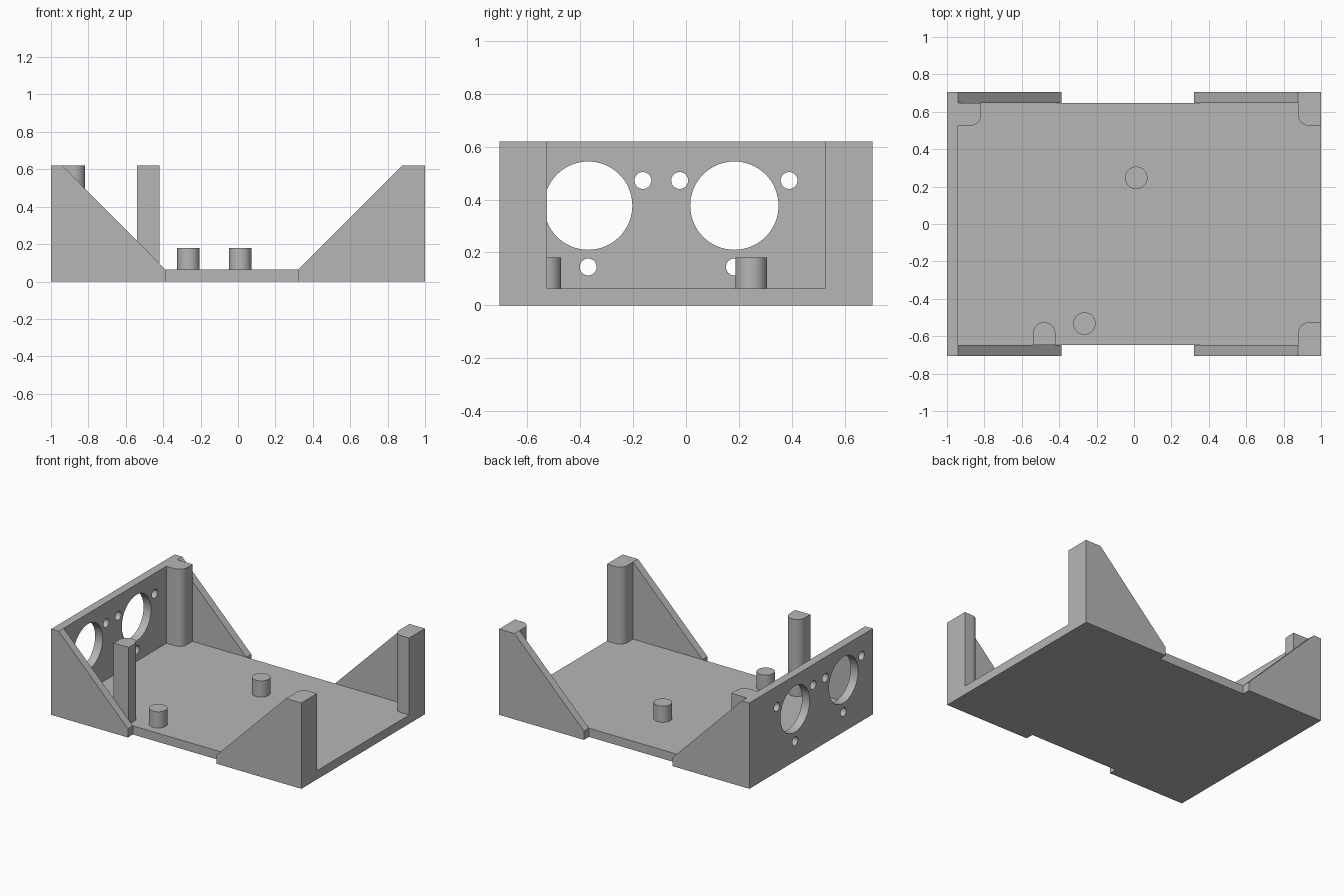
import bpy, bmesh
from math import sin, cos, pi, radians
from mathutils import Euler

cube = bpy.data.objects.get("Cube")
if cube:
    bpy.data.objects.remove(cube, do_unlink=True)

grey = bpy.data.materials.new("plain_grey")
grey.use_nodes = True
colour = (0.47, 0.47, 0.47, 1)
grey.diffuse_color = colour
grey.node_tree.nodes["Principled BSDF"].inputs["Base Color"].default_value = colour

# Main dimensions
HEIGHT, FLOOR = 0.62, 0.063
OUTER, INNER, POST = 0.705, 0.648, 0.525
WALL = -0.94
ROUND = 0.06

# Rotation that turns a flat outline towards each axis
TURN = {"z": (0, 0, 0), "y": (pi / 2, 0, 0), "x": (pi / 2, 0, pi / 2)}


def arc(cx, cy, r, start, end, steps):
    angles = [radians(start + (end - start) * i / steps) for i in range(steps + 1)]
    return [(cx + r * cos(a), cy + r * sin(a)) for a in angles]


def circle(cx, cy, r, steps=48):
    return arc(cx, cy, r, 0, 360, steps)[:-1]


def prism(name, outlines, axis, low, high):
    """Extrude outlines (first outside, rest holes) from low to high along an axis."""
    curve = bpy.data.curves.new(name, "CURVE")
    curve.dimensions = "2D"
    curve.fill_mode = "BOTH"
    curve.extrude = (high - low) / 2
    for points in outlines:
        spline = curve.splines.new("POLY")
        spline.points.add(len(points) - 1)
        for p, (u, v) in zip(spline.points, points):
            p.co = (u, v, 0, 1)
        spline.use_cyclic_u = True
    temp = bpy.data.objects.new(name + "_outline", curve)
    bpy.context.collection.objects.link(temp)
    bpy.context.view_layer.update()
    graph = bpy.context.evaluated_depsgraph_get()
    mesh = bpy.data.meshes.new_from_object(temp.evaluated_get(graph))
    bpy.data.objects.remove(temp, do_unlink=True)

    # Weld caps to sides, then turn and slide into place
    bm = bmesh.new()
    bm.from_mesh(mesh)
    bmesh.ops.remove_doubles(bm, verts=bm.verts, dist=0.0002)
    bm.transform(Euler(TURN[axis]).to_matrix().to_4x4())
    offset = [0, 0, 0]
    offset["xyz".index(axis)] = (low + high) / 2
    bmesh.ops.translate(bm, verts=bm.verts, vec=offset)
    bmesh.ops.recalc_face_normals(bm, faces=bm.faces)
    bm.to_mesh(mesh)
    bm.free()
    mesh.name = name
    mesh.materials.clear()
    mesh.materials.append(grey)
    obj = bpy.data.objects.new(name, mesh)
    bpy.context.collection.objects.link(obj)
    bpy.ops.object.select_all(action="DESELECT")
    obj.select_set(True)
    bpy.context.view_layer.objects.active = obj
    bpy.ops.object.shade_smooth_by_angle(angle=radians(30))
    return obj


def rect(a, b, c, d):
    return [(a, c), (b, c), (b, d), (a, d)]


# Floor plate
prism("floor_plate", [rect(WALL, 1, -INNER, INNER)], "z", 0, FLOOR)

# End wall with two large openings, each ringed by three screw holes
holes = []
for y in (-0.37, 0.183):
    holes.append(circle(y, 0.377, 0.167, 64))
    for dy, z in ((-0.207, 0.472), (0.207, 0.472), (0, 0.145)):
        holes.append(circle(y + dy, z, 0.032, 32))
prism("end_wall", [rect(-OUTER, OUTER, 0, HEIGHT)] + holes, "x", -1, WALL)

# Sloping side braces
right_brace = [(WALL, 0), (-0.387, 0), (-0.387, FLOOR), (WALL, HEIGHT)]
left_brace = [(0.322, 0), (1, 0), (1, HEIGHT), (0.877, HEIGHT), (0.322, FLOOR)]
for label, low, high in (("front", -OUTER, -INNER), ("back", INNER, OUTER)):
    prism(label + "_right_brace", [right_brace], "y", low, high)
    prism(label + "_left_brace", [left_brace], "y", low, high)


# Corner posts with one rounded inner corner
def corner_post(name, wall_x, inner_x, side):
    s = 1 if wall_x > inner_x else -1
    quarter = arc(0, 0, ROUND, 180, 270, 12)
    points = [(wall_x, INNER), (inner_x, INNER)]
    points += [(inner_x + s * (ROUND + u), POST + ROUND + v) for u, v in quarter]
    points.append((wall_x, POST))
    prism(name, [[(x, side * y) for x, y in points]], "z", FLOOR, HEIGHT)


corner_post("back_right_post", WALL, -0.817, 1)
corner_post("back_left_post", 1, 0.877, 1)
corner_post("front_left_post", 1, 0.877, -1)

# Free-standing post with a fully rounded inner side
mid = -0.48
dome = arc(mid, -POST - ROUND, ROUND, 0, 180, 24)
prism("front_right_post", [[(mid - ROUND, -INNER), (mid + ROUND, -INNER)] + dome],
      "z", FLOOR, HEIGHT)

# Support pegs
for name, x, y in (("front_peg", -0.265, -0.532), ("back_peg", 0.012, 0.247)):
    prism(name, [circle(x, y, ROUND)], "z", FLOOR, 0.18)
